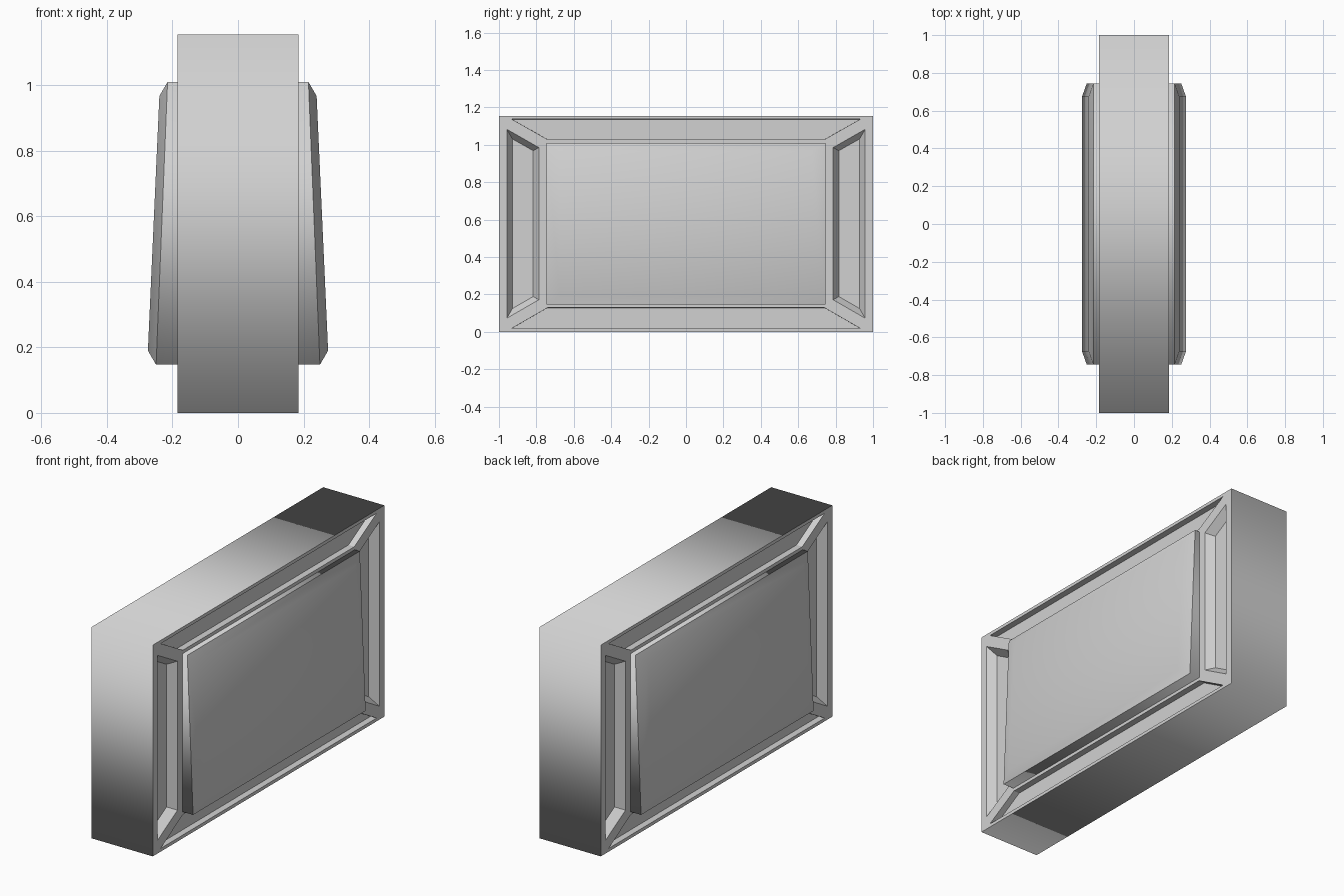
import bpy
import bmesh

if "Cube" in bpy.data.objects:
    bpy.data.objects.remove(bpy.data.objects["Cube"], do_unlink=True)

grey = bpy.data.materials.new("light_grey")
grey.use_nodes = True
grey.diffuse_color = (0.64, 0.64, 0.64, 1)
grey.node_tree.nodes["Principled BSDF"].inputs["Base Color"].default_value = grey.diffuse_color

HALF_Y, HEIGHT, HALF_X = 1.0, 1.155, 0.185       # overall block
PANEL_Y, PANEL_LOW, PANEL_TOP = 0.745, 0.147, 1.01


def loop(bm, half_y, low, top, x_low, x_top):
    """Rectangle facing +x, leaning when x_low and x_top differ."""
    return [bm.verts.new(p) for p in ((x_low, -half_y, low), (x_low, half_y, low),
                                      (x_top, half_y, top), (x_top, -half_y, top))]


def bridge(bm, a, b, smooth):
    faces = []
    for i in range(4):
        j = (i + 1) % 4
        face = bm.faces.new((a[i], a[j], b[j], b[i]))
        face.smooth = smooth
        faces.append(face)
    return faces


def sharpen(bm, ring):
    for i in range(4):
        bm.edges.get((ring[i], ring[(i + 1) % 4])).smooth = False


def finish(bm, name):
    mesh = bpy.data.meshes.new(name)
    bm.to_mesh(mesh)
    bm.free()
    mesh.materials.append(grey)
    obj = bpy.data.objects.new(name, mesh)
    bpy.context.collection.objects.link(obj)
    obj.modifiers.new("mirror", 'MIRROR')
    return obj


# Frame: softly shaded rim and four mitred borders with recesses
bm = bmesh.new()
middle = loop(bm, HALF_Y, 0, HEIGHT, 0, 0)
outer = loop(bm, HALF_Y, 0, HEIGHT, HALF_X, HALF_X)
inner = loop(bm, PANEL_Y, PANEL_LOW, PANEL_TOP, HALF_X, HALF_X)
bridge(bm, middle, outer, True)
borders = bridge(bm, outer, inner, False)
bm.faces.new(inner)
sharpen(bm, outer)
bm.normal_update()
long_borders, end_borders = borders[0::2], borders[1::2]
for faces, margin, slope, depth in ((long_borders, 0.018, 0.0005, 0.035),
                                    (end_borders, 0.042, 0.03, 0.045)):
    bmesh.ops.inset_individual(bm, faces=faces, thickness=margin, use_even_offset=True)
    bmesh.ops.inset_individual(bm, faces=faces, thickness=slope, depth=-depth,
                               use_even_offset=True)
finish(bm, "frame")

# Raised panel: leaning face with a chamfered border, thicker at the bottom
bm = bmesh.new()
base = loop(bm, PANEL_Y, PANEL_LOW, PANEL_TOP, HALF_X, HALF_X)
edge = loop(bm, PANEL_Y, PANEL_LOW, PANEL_TOP, 0.25, 0.215)
crown = loop(bm, 0.675, 0.19, 0.967, 0.275, 0.24)
bridge(bm, base, edge, True)
bridge(bm, edge, crown, True)
bm.faces.new(crown).smooth = True
sharpen(bm, edge)
finish(bm, "raised_panel")
